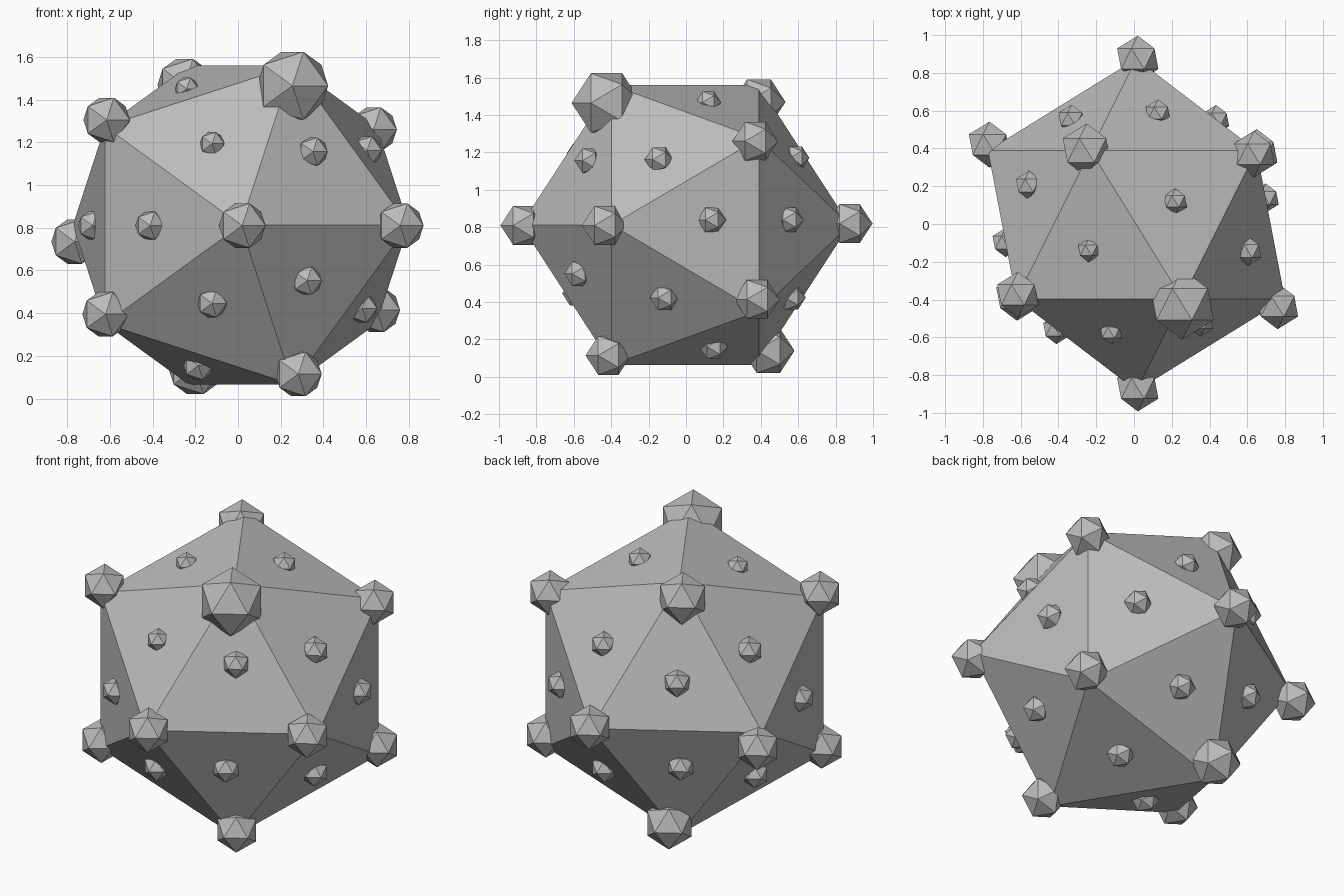
import bpy, bmesh
from math import radians
from mathutils import Vector, Matrix

if "Cube" in bpy.data.objects:
    bpy.data.objects.remove(bpy.data.objects["Cube"])

# One matte grey for everything
grey = bpy.data.materials.new("plain_grey")
grey.use_nodes = True
colour = (0.5, 0.5, 0.5, 1)
grey.diffuse_color = colour
grey.node_tree.nodes["Principled BSDF"].inputs["Base Color"].default_value = colour

TURN = Matrix.Rotation(radians(90), 4, "X")  # puts a corner at the front


def icosahedron(name, centre, radius):
    """Flat twenty-sided solid with one corner facing the front."""
    bm = bmesh.new()
    bmesh.ops.create_icosphere(bm, subdivisions=1, radius=radius, matrix=TURN)
    mesh = bpy.data.meshes.new(name)
    bm.to_mesh(mesh)
    bm.free()
    mesh.materials.append(grey)
    obj = bpy.data.objects.new(name, mesh)
    obj.location = centre
    bpy.context.collection.objects.link(obj)
    return obj


# Large core
CENTRE = Vector((0.013, -0.004, 0.8125))
core = icosahedron("core", CENTRE, 0.879)

# Knobs on the twelve corners
KNOB = 0.122
corner_knobs = [
    # front and back tips
    (0.02, -0.87, 0.81, KNOB), (0.02, 0.875, 0.82, KNOB),
    # front ring
    (0.76, -0.435, 0.81, KNOB), (0.255, -0.425, 1.465, 0.187),
    (-0.615, -0.375, 1.305, KNOB), (-0.62, -0.39, 0.395, KNOB),
    (0.283, -0.415, 0.115, KNOB),
    # back ring
    (0.635, 0.37, 1.26, KNOB), (-0.25, 0.39, 1.47, 0.142),
    (-0.765, 0.42, 0.735, KNOB), (-0.2, 0.44, 0.14, 0.14),
    (0.65, 0.38, 0.415, KNOB),
]
for i, (x, y, z, size) in enumerate(corner_knobs):
    icosahedron(f"corner_knob_{i + 1}", (x, y, z), size)

# Studs on the twenty faces
STUD = 0.077
face_studs = [
    # front fan
    (-0.12, -0.57, 1.19, 0.064), (0.37, -0.55, 1.17, STUD),
    (-0.42, -0.57, 0.81, STUD), (-0.12, -0.58, 0.45, STUD),
    (0.34, -0.6, 0.54, STUD),
    # front half of the belt
    (0.63, -0.15, 1.18, STUD), (-0.24, -0.14, 1.45, 0.062),
    (-0.69, -0.1, 0.81, STUD), (-0.19, -0.13, 0.14, STUD),
    (0.6, -0.12, 0.41, STUD),
    # back half of the belt
    (0.22, 0.12, 1.47, 0.068), (-0.58, 0.21, 1.19, STUD),
    (-0.55, 0.13, 0.4, STUD), (0.22, 0.15, 0.15, STUD),
    (0.71, 0.14, 0.84, STUD),
    # back fan
    (0.13, 0.6, 1.18, 0.072), (-0.34, 0.57, 1.06, STUD),
    (-0.35, 0.55, 0.55, STUD), (0.14, 0.57, 0.42, STUD),
    (0.44, 0.56, 0.84, STUD),
]
for i, (x, y, z, size) in enumerate(face_studs):
    spot = Vector((x, y, z)) - CENTRE
    # seat the stud on the plane of the nearest face
    face = max(core.data.polygons, key=lambda f: f.normal.dot(spot))
    spot -= face.normal * face.normal.dot(spot - face.center)
    icosahedron(f"face_stud_{i + 1}", CENTRE + spot, size)
